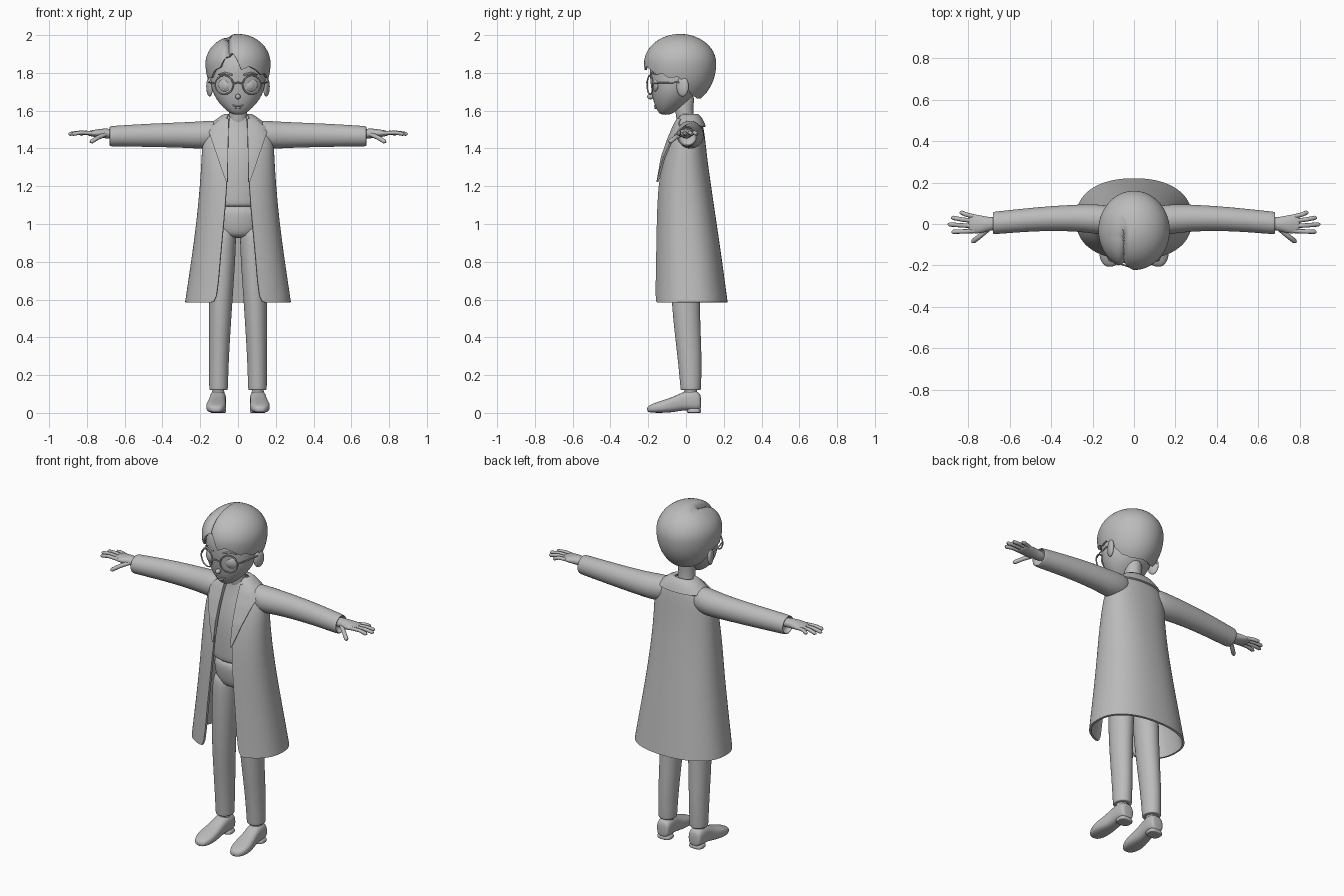
import bpy, bmesh, math
from mathutils import Vector, Matrix

if "Cube" in bpy.data.objects:
    bpy.data.objects.remove(bpy.data.objects["Cube"], do_unlink=True)

clay = bpy.data.materials.new("plain_grey")
clay.use_nodes = True
clay.diffuse_color = (0.5, 0.5, 0.5, 1)
clay.node_tree.nodes["Principled BSDF"].inputs["Base Color"].default_value = (0.5, 0.5, 0.5, 1)


def finish(name, bm, mirror=False, subsurf=0, thick=0):
    """Turn a bmesh into a smooth object with the shared material."""
    bmesh.ops.recalc_face_normals(bm, faces=bm.faces)
    for f in bm.faces:
        f.smooth = True
    me = bpy.data.meshes.new(name)
    bm.to_mesh(me)
    bm.free()
    me.materials.append(clay)
    ob = bpy.data.objects.new(name, me)
    bpy.context.collection.objects.link(ob)
    if subsurf:
        m = ob.modifiers.new("smooth", 'SUBSURF')
        m.levels = m.render_levels = subsurf
    if thick:
        m = ob.modifiers.new("cloth", 'SOLIDIFY')
        m.thickness, m.offset = thick, 0
        ob.modifiers.new("crisp", 'EDGE_SPLIT').split_angle = math.radians(45)
    if mirror:
        ob.modifiers.new("mirror", 'MIRROR')
    return ob


def skin(bm, rows, closed):
    """Bridge rows of points with quads."""
    vs = [[bm.verts.new(p) for p in row] for row in rows]
    n = len(vs[0])
    for a, b in zip(vs, vs[1:]):
        for i in range(n if closed else n - 1):
            j = (i + 1) % n
            bm.faces.new((a[i], a[j], b[j], b[i]))
    return vs


def power(v, e):
    return math.copysign(abs(v) ** e, v)


def loft(name, axis, rings, e=1.0, seg=24, **kw):
    """Rings: position along axis, centre, half width, low, high."""
    put = {'z': lambda t, p, q: (p, q, t), 'x': lambda t, p, q: (t, p, q),
           'y': lambda t, p, q: (p, t, q)}[axis]
    rows = []
    for t, c, r, lo, hi in rings:
        angles = [math.tau * i / seg for i in range(seg)]
        rows.append([put(t, c + r * power(math.cos(a), e),
                         (lo + hi) / 2 + (hi - lo) / 2 * power(math.sin(a), e)) for a in angles])
    bm = bmesh.new()
    vs = skin(bm, rows, True)
    bm.faces.new(vs[0])
    bm.faces.new(vs[-1])
    return finish(name, bm, subsurf=2, **kw)


def ball(name, loc, size, yaw=0, **kw):
    bm = bmesh.new()
    mat = Matrix.Translation(loc) @ Matrix.Rotation(yaw, 4, 'Z') @ Matrix.Diagonal((*size, 1))
    bmesh.ops.create_uvsphere(bm, u_segments=24, v_segments=14, radius=1, matrix=mat)
    return finish(name, bm, **kw)


def tube(name, pts, r, cyclic=False, tip=1.0, **kw):
    cu = bpy.data.curves.new(name + "_path", 'CURVE')
    cu.dimensions, cu.bevel_depth, cu.bevel_resolution, cu.use_fill_caps = '3D', r, 2, True
    sp = cu.splines.new('POLY')
    sp.points.add(len(pts) - 1)
    for i, (p, q) in enumerate(zip(sp.points, pts)):
        p.co = (*q, 1)
        p.radius = tip if i == len(pts) - 1 and not cyclic else 1
    sp.use_cyclic_u = cyclic
    tmp = bpy.data.objects.new(name + "_path", cu)
    bpy.context.collection.objects.link(tmp)
    me = bpy.data.meshes.new_from_object(tmp.evaluated_get(bpy.context.evaluated_depsgraph_get()))
    bpy.data.objects.remove(tmp)
    bm = bmesh.new()
    bm.from_mesh(me)
    bpy.data.meshes.remove(me)
    return finish(name, bm, **kw)


def lerp_table(table, t):
    for a, b in zip(table, table[1:]):
        if a[0] <= t <= b[0]:
            k = (t - a[0]) / (b[0] - a[0])
            return [p + (q - p) * k for p, q in zip(a, b)]
    return table[-1]


# Coat: z, half width, front, back, half opening
COAT = [(.585, .275, -.168, .215, .11), (.8, .243, -.162, .186, .095), (1.0, .215, -.156, .157, .075),
        (1.2, .196, -.147, .127, .058), (1.35, .187, -.12, .106, .055), (1.45, .183, -.085, .096, .053),
        (1.52, .155, -.055, .085, .05), (1.56, .1, -.035, .072, .045), (1.575, .065, -.02, .055, .04)]


def wrap(name, rings, thick):
    """Open-fronted sheet that wraps around the body."""
    rows = []
    for z, r, f, b, w in rings:
        a0 = math.asin((w / r) ** (1 / .9))
        row = []
        for i in range(41):
            a = a0 + (math.tau - 2 * a0) * i / 40
            row.append((r * power(math.sin(a), .9), (f + b) / 2 - (b - f) / 2 * power(math.cos(a), .85), z))
        rows.append(row)
    bm = bmesh.new()
    skin(bm, rows, False)
    return finish(name, bm, subsurf=1, thick=thick)


def coat_y(x, z):
    z, r, f, b, w = lerp_table(COAT, z)
    s = min(abs(x) / r, .98) ** (1 / .9)
    return (f + b) / 2 - (b - f) / 2 * math.sqrt(1 - s * s) ** .85


wrap("coat_body", COAT, .012)
wrap("coat_collar", [(1.515, .15, -.068, .1, .075), (1.55, .115, -.055, .088, .062),
                     (1.585, .066, -.025, .06, .048), (1.572, .056, -.015, .05, .042)], .01)

# Lapels: z, inner edge, outer edge
LAPEL = [(1.222, .055, .062), (1.3, .054, .09), (1.42, .052, .13), (1.505, .05, .158), (1.53, .05, .118), (1.56, .048, .09)]
rows = []
for i in range(24):
    z = 1.222 + (1.555 - 1.222) * i / 23
    _, a, b = lerp_table(LAPEL, z)
    rows.append([(x, coat_y(x, z) - .012, z) for x in [a + (b - a) * k / 6 for k in range(7)]])
bm = bmesh.new()
skin(bm, rows, False)
finish("lapel", bm, mirror=True, thick=.01)

# Sleeves with a hollow cuff
loft("sleeve", 'x', [(.07, .02, .06, 1.42, 1.55), (.16, .02, .075, 1.395, 1.547), (.25, .03, .066, 1.402, 1.54),
                     (.45, .026, .058, 1.408, 1.533), (.66, .006, .055, 1.41, 1.52), (.68, .005, .054, 1.411, 1.518),
                     (.681, .005, .046, 1.42, 1.51), (.65, .006, .044, 1.42, 1.51)], mirror=True)

# Hands
loft("palm", 'x', [(.64, .004, .03, 1.45, 1.5), (.7, 0, .032, 1.453, 1.507), (.745, -.002, .046, 1.457, 1.502),
                   (.785, .002, .046, 1.466, 1.494), (.8, .002, .04, 1.47, 1.49)], mirror=True)
FINGERS = [("little", .036, .84, .055), ("ring", .014, .882, .03), ("middle", -.01, .898, -.002), ("index", -.034, .88, -.038)]
for n, y, tx, ty in FINGERS:
    mid = ((.78 + tx) / 2, (y + ty) / 2, 1.484)
    tube(n + "_finger", [(.77, y, 1.481), mid, (tx - .008, ty, 1.477), (tx, ty, 1.475)], .0105, tip=.4, mirror=True)
tube("thumb", [(.7, -.022, 1.475), (.74, -.056, 1.458), (.775, -.083, 1.437), (.782, -.089, 1.433)], .012, tip=.4, mirror=True)

# Shirt, trousers and legs
loft("shirt", 'z', [(1.09, 0, .142, -.108, .08), (1.1, 0, .145, -.112, .083), (1.3, 0, .15, -.112, .085),
                    (1.42, 0, .15, -.085, .08), (1.52, 0, .11, -.05, .065), (1.56, 0, .055, -.045, .04),
                    (1.575, 0, .05, -.045, .04)])
loft("trouser_hips", 'z', [(.925, 0, .06, -.06, .06), (.95, 0, .125, -.088, .082), (1.03, 0, .138, -.1, .083),
                           (1.11, 0, .138, -.1, .078)])
loft("trouser_leg", 'z', [(1.0, .075, .06, -.08, .075), (.92, .077, .071, -.088, .08), (.58, .092, .062, -.08, .07),
                          (.3, .101, .053, -.045, .085), (.135, .103, .05, -.03, .08), (.122, .103, .049, -.029, .079),
                          (.12, .103, .042, -.022, .072)], mirror=True)
loft("ankle", 'z', [(.07, .106, .034, -.015, .06), (.14, .104, .036, -.015, .065)], mirror=True)

# Shoes
loft("shoe", 'y', [(.08, .104, .03, .02, .085), (.07, .105, .041, .012, .112), (.03, .106, .045, .012, .122),
                   (-.015, .108, .043, .014, .112), (-.06, .112, .047, .004, .088), (-.12, .116, .055, 0, .068),
                   (-.165, .117, .049, 0, .053), (-.195, .116, .034, .003, .04), (-.206, .116, .016, .008, .028)],
     e=.75, mirror=True)
loft("shoe_heel", 'z', [(0, .105, .041, .008, .077), (.002, .105, .043, .005, .08), (.03, .105, .043, .005, .08)],
     e=.7, mirror=True)

# Neck and head
loft("neck", 'z', [(1.5, 0, .055, -.045, .05), (1.57, 0, .048, -.052, .04), (1.62, 0, .047, -.062, .038), (1.7, 0, .05, -.06, .05)])
loft("head", 'z', [(1.578, 0, .022, -.13, -.085), (1.592, 0, .05, -.148, -.06), (1.625, 0, .088, -.164, -.01),
                   (1.67, 0, .122, -.178, .035), (1.72, 0, .142, -.185, .06), (1.78, 0, .148, -.192, .09),
                   (1.85, 0, .148, -.192, .12), (1.92, 0, .125, -.155, .1), (1.96, 0, .08, -.1, .05)], seg=32)
ball("ear", (.15, -.018, 1.727), (.015, .034, .052), yaw=-.35, mirror=True)
ball("nose", (0, -.188, 1.674), (.014, .018, .014))
ball("eye", (.07, -.163, 1.735), (.036, .012, .034), yaw=.35, mirror=True)
ball("iris", (.069, -.17, 1.735), (.022, .008, .024), yaw=.35, mirror=True)
tube("mouth", [(-.028, -.16, 1.629), (-.012, -.165, 1.624), (.012, -.165, 1.624), (.028, -.16, 1.629)], .004)
ball("lower_lip", (0, -.16, 1.614), (.016, .008, .006))
tube("eyebrow", [(.03, -.188, 1.79), (.07, -.178, 1.8), (.105, -.158, 1.79)], .005, tip=.4, mirror=True)

# Glasses
turn = Matrix.Rotation(.32, 3, 'Z')
rim = [Vector((.073, -.19, 1.737)) + turn @ Vector((.05 * math.cos(a), 0, .05 * math.sin(a)))
       for a in [math.tau * i / 32 for i in range(32)]]
tube("glasses_rim", rim, .004, cyclic=True, mirror=True)
tube("glasses_bridge", [(-.026, -.205, 1.742), (0, -.208, 1.75), (.026, -.205, 1.742)], .004)
tube("glasses_temple", [(.12, -.174, 1.745), (.14, -.12, 1.748), (.156, -.02, 1.75), (.15, .012, 1.73)], .004, mirror=True)

# Hair cap: hairline height by angle from the front, parted to one side
LINE = [(-180, 1.67), (-140, 1.67), (-115, 1.69), (-102, 1.73), (-88, 1.78), (-70, 1.775), (-60, 1.775), (-46, 1.815),
        (-33, 1.83), (-24, 1.885), (-10, 1.905), (-2, 1.87), (6, 1.815), (20, 1.835), (35, 1.815), (48, 1.79), (58, 1.8),
        (70, 1.775), (88, 1.78), (102, 1.73), (115, 1.69), (140, 1.67), (180, 1.67)]
rows = []
for k in range(25):
    row = []
    for i in range(120):
        deg = -180 + 3 * i
        a = math.radians(deg)
        low = lerp_table(LINE, deg)[1]
        d = (low - 1.85) / (.15 if low > 1.85 else .22)
        end = math.acos(max(-1, min(1, d)))
        p = .02 + (end - .02) * k / 24
        h = math.cos(p)
        z = 1.85 + h * (.15 if h > 0 else .22)
        x, y = .166 * math.sin(p) * math.sin(a), -.031 - .185 * math.sin(p) * math.cos(a)
        front = max(0, min(1, (.04 - y) / .1))
        dip = .022 * front * math.exp(-((x + .05) / .014) ** 2)
        drop = .012 * front if x < -.05 else 0
        s = 1 - dip / .18
        row.append((x * s, -.031 + (y + .031) * s, z - (dip + drop) * max(0, h)))
    rows.append(row)
bm = bmesh.new()
bm.faces.new(skin(bm, rows, True)[0])
finish("hair", bm, thick=.012)
